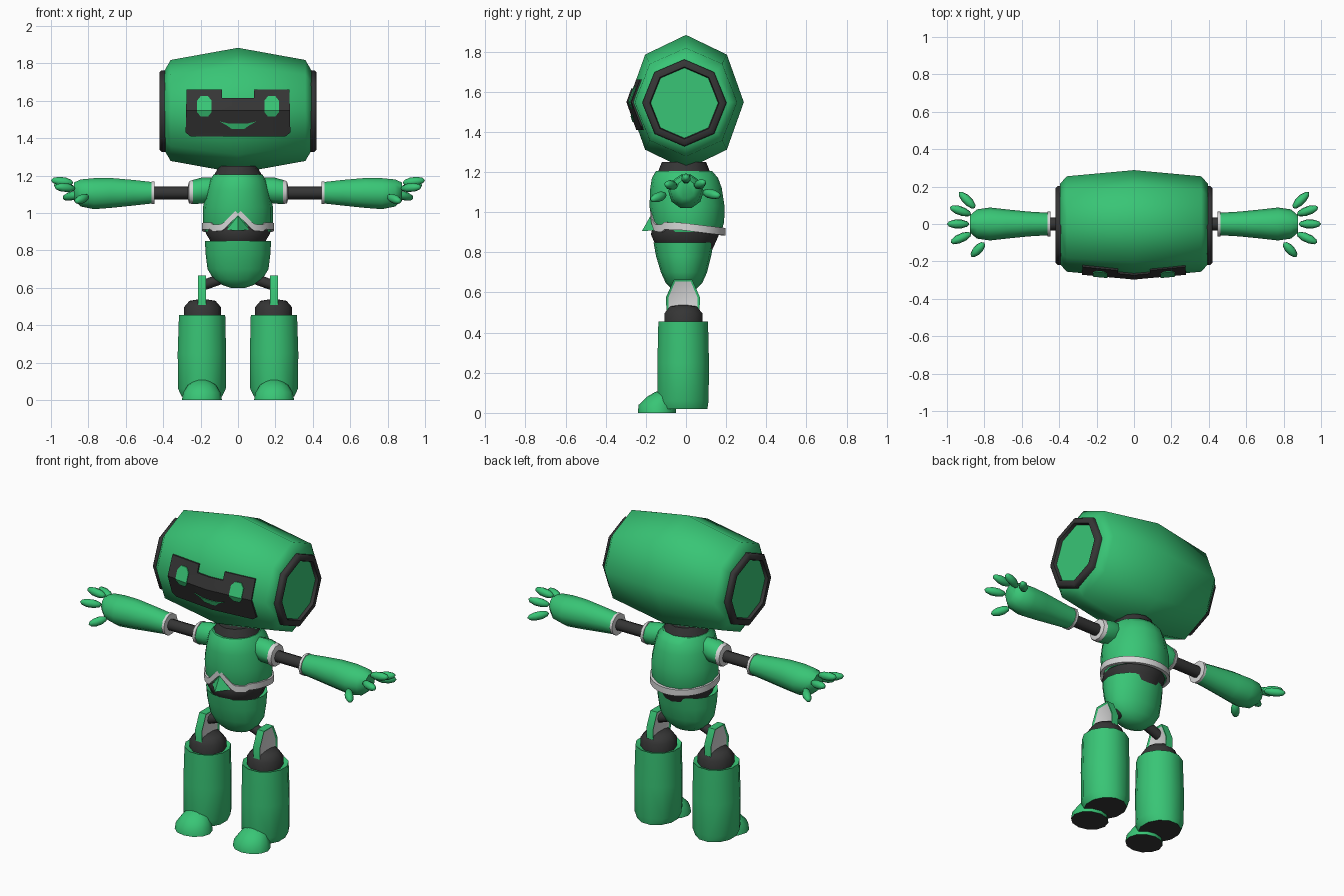
import bpy, bmesh, math
from mathutils import Vector

if "Cube" in bpy.data.objects:
    bpy.data.objects.remove(bpy.data.objects["Cube"])


def material(name, rgb):
    m = bpy.data.materials.new(name)
    m.diffuse_color = (*rgb, 1)
    m.use_nodes = True
    m.node_tree.nodes["Principled BSDF"].inputs["Base Color"].default_value = m.diffuse_color
    return m


GREEN = material("green", (0.04, 0.56, 0.18))
BLACK = material("charcoal", (0.036, 0.036, 0.036))
WHITE = material("light_grey", (0.68, 0.68, 0.68))


def finish(name, bm, mats, angle=50):
    bmesh.ops.recalc_face_normals(bm, faces=bm.faces[:])
    me = bpy.data.meshes.new(name)
    bm.to_mesh(me)
    bm.free()
    for m in mats:
        me.materials.append(m)
    for p in me.polygons:
        p.use_smooth = True
    me.set_sharp_from_angle(angle=math.radians(angle))
    ob = bpy.data.objects.new(name, me)
    bpy.context.collection.objects.link(ob)
    return ob


def loft(name, rings, mats, n=12, axis="z", side=1, turn=0.0, rule=None, angle=50):
    """Rings of (position, centre u, centre v, radius u, radius v) along an axis."""
    bm = bmesh.new()
    loops = []
    for w, cu, cv, ru, rv in rings:
        loop = []
        for i in range(n):
            a = 2 * math.pi * i / n + turn
            u, v = cu + ru * math.cos(a), cv + rv * math.sin(a)
            co = (side * u, v, w) if axis == "z" else (side * w, u, v)
            loop.append(bm.verts.new(co))
        loops.append(loop)
    for a, b in zip(loops, loops[1:]):
        for i in range(n):
            bm.faces.new((a[i], a[(i + 1) % n], b[(i + 1) % n], b[i]))
    bm.faces.new(loops[0])
    bm.faces.new(loops[-1])
    bmesh.ops.recalc_face_normals(bm, faces=bm.faces[:])
    if rule:
        for f in bm.faces:
            f.material_index = rule(f)
    return finish(name, bm, mats, angle)


def rod(name, a, b, r, mat, n=8):
    a, b = Vector(a), Vector(b)
    bm = bmesh.new()
    bmesh.ops.create_cone(bm, cap_ends=True, segments=n, radius1=r, radius2=r, depth=(b - a).length)
    q = (b - a).to_track_quat("Z", "Y").to_matrix().to_4x4()
    q.translation = (a + b) / 2
    bm.transform(q)
    return finish(name, bm, [mat])


# Head: eight-sided barrel lying along x
HC, RY, RZ = 1.548, 0.288, 0.335
EY, EZ, EX = 0.255, 0.27, 0.36
loft("head", [(-0.395, 0, HC, 0.215, 0.21), (-EX, 0, HC, EY, EZ), (0, 0, HC, RY, RZ),
              (EX, 0, HC, EY, EZ), (0.395, 0, HC, 0.215, 0.21)], [GREEN], 8, "x")


# Face plates draped over the front of the head
def plate(name, pts, mat, lift, thick):
    bm = bmesh.new()
    bm.faces.new([bm.verts.new((x, 0, z)) for x, z in pts])
    for co, no in (((0, 0, 0), (1, 0, 0)), ((0, 0, HC), (0, 0, 1))):
        bmesh.ops.bisect_plane(bm, geom=bm.verts[:] + bm.edges[:] + bm.faces[:],
                               plane_co=co, plane_no=no)
    bmesh.ops.triangulate(bm, faces=bm.faces[:])
    ext = bmesh.ops.extrude_face_region(bm, geom=bm.faces[:])
    back = {v for v in ext["geom"] if isinstance(v, bmesh.types.BMVert)}
    for v in bm.verts:
        t = abs(v.co.x) / EX
        ry, rz = RY + (EY - RY) * t, RZ + (EZ - RZ) * t
        y = ry * (1 - 0.414 * abs(v.co.z - HC) / rz)
        v.co.y = -y - lift + (thick if v in back else 0)
    return finish(name, bm, [mat], 35)


half = [(0.085, 1.615), (0.085, 1.66), (0.275, 1.66), (0.28, 1.43), (0.255, 1.41)]
plate("face_screen", half + [(-x, z) for x, z in reversed(half)], BLACK, 0.009, 0.0095)
for s, label in ((-1, "right"), (1, "left")):
    plate(label + "_eye", [(s * 0.18 + 0.039 * dx, 1.57 + 0.055 * dz) for dx, dz in
          ((-1, -.55), (-.5, -1), (.5, -1), (1, -.55), (1, .55), (.5, 1), (-.5, 1), (-1, .55))],
          GREEN, 0.014, 0.006)
plate("mouth", [(-0.1, 1.49), (-0.05, 1.478), (0.05, 1.478), (0.1, 1.49), (0.06, 1.468),
                (0.035, 1.45), (-0.035, 1.45), (-0.06, 1.468)], GREEN, 0.014, 0.006)

# Neck, chest, waist and pelvis
loft("neck", [(1.17, 0, -0.01, 0.14, 0.14), (1.2, 0, -0.01, 0.13, 0.13),
              (1.25, 0, -0.01, 0.1, 0.11)], [BLACK])
CHEST = [(0.9, 0, 0.01, 0.175, 0.165), (0.95, 0, 0.01, 0.187, 0.18), (1.03, 0, 0.005, 0.187, 0.187),
         (1.12, 0, 0, 0.17, 0.178), (1.17, 0, -0.005, 0.155, 0.165), (1.205, 0, -0.01, 0.13, 0.14)]
loft("chest", CHEST, [GREEN], 16)
loft("waist", [(0.8, 0, -0.005, 0.13, 0.13), (0.855, 0, -0.005, 0.15, 0.155),
               (0.89, 0, -0.005, 0.172, 0.17), (0.925, 0, 0, 0.17, 0.165)], [BLACK], 16)
loft("pelvis", [(0.83, 0, -0.01, 0.15, 0.125), (0.85, 0, -0.012, 0.177, 0.15),
                (0.78, 0, -0.012, 0.173, 0.137), (0.7, 0, -0.01, 0.163, 0.115),
                (0.645, 0, -0.01, 0.13, 0.09), (0.615, 0, -0.01, 0.085, 0.06),
                (0.6, 0, -0.01, 0.04, 0.03)], [GREEN], 16)

# Chest stripe: band with a raised chevron at the front
bm = bmesh.new()
N = 64
rows = []
for i in range(N):
    a = 2 * math.pi * i / N
    x, y = 0.193 * math.cos(a), 0.01 + 0.187 * math.sin(a)
    peak = 0.085 * max(0, 1 - abs(x) / 0.085) if y < 0 else 0
    dip = 0.93 - 0.12 * (y + 0.02) * (1 if y > 0 else 0.3) - 0.012 * (y < -0.12)
    z = dip + peak
    rows.append([bm.verts.new((x * k, 0.01 + (y - 0.01) * k, z + h))
                 for k, h in ((0.9, -0.02), (1, -0.02), (1, 0.017), (0.9, 0.017))])
for i in range(N):
    a, b = rows[i], rows[(i + 1) % N]
    for j in range(4):
        bm.faces.new((a[j], b[j], b[(j + 1) % 4], a[(j + 1) % 4]))
finish("chest_stripe", bm, [WHITE])

# Pointed buckle below the chevron
bm = bmesh.new()
v = [bm.verts.new(p) for p in ((0, -0.175, 0.985), (-0.06, -0.155, 0.91), (0, -0.22, 0.905), (0.06, -0.155, 0.91))]
for f in ((0, 1, 2), (0, 2, 3), (0, 3, 1), (1, 3, 2)):
    bm.faces.new([v[i] for i in f])
finish("buckle", bm, [GREEN], 20)


def finger(name, tip, base, r):
    a, b = Vector(base), Vector(tip)
    bm = bmesh.new()
    bmesh.ops.create_uvsphere(bm, u_segments=7, v_segments=5, radius=1)
    bmesh.ops.scale(bm, vec=(r, r, (b - a).length / 2), verts=bm.verts[:])
    q = (b - a).to_track_quat("Z", "Y").to_matrix().to_4x4()
    q.translation = (a + b) / 2
    bm.transform(q)
    finish(name, bm, [GREEN])


FINGERS = [("thumb", (.87, -.175, 1.06), (.80, -.10, 1.09)),
           ("index_finger", (.98, -.10, 1.14), (.87, -.05, 1.13)),
           ("middle_finger", (1.0, 0, 1.175), (.88, 0, 1.16)),
           ("ring_finger", (.985, .09, 1.15), (.87, .05, 1.13)),
           ("little_finger", (.935, .17, 1.08), (.85, .085, 1.1))]

for s, label in ((-1, "right"), (1, "left")):
    # Ear: dark raised ring around a green disc
    loft(label + "_ear", [(0.385, -0.008, HC - 0.004, 0.21, 0.217), (0.41, -0.008, HC - 0.004, 0.21, 0.217),
                          (0.42, -0.008, HC - 0.004, 0.2, 0.207), (0.42, -0.008, HC - 0.004, 0.173, 0.18),
                          (0.402, -0.008, HC - 0.004, 0.168, 0.175)], [BLACK, GREEN], 8, "x", s,
         rule=lambda f: int(len(f.verts) > 4 and abs(f.calc_center_median().x) > 0.395))
    # Shoulder and its pale cuff
    loft(label + "_shoulder", [(0.13, 0, 1.13, 0.055, 0.06), (0.19, 0, 1.12, 0.068, 0.07),
                               (0.245, 0, 1.112, 0.064, 0.064)], [GREEN], 8, "x", s)
    loft(label + "_shoulder_cuff", [(0.24, 0, 1.112, 0.068, 0.068), (0.262, 0, 1.11, 0.062, 0.062),
                                    (0.266, 0, 1.11, 0.045, 0.045)], [WHITE], 10, "x", s)
    # Arm
    rod(label + "_upper_arm", (s * 0.22, 0, 1.107), (s * 0.47, 0, 1.107), 0.034, BLACK)
    loft(label + "_forearm_cuff", [(0.446, 0, 1.108, 0.045, 0.045), (0.447, 0, 1.108, 0.066, 0.064),
                                   (0.462, 0, 1.108, 0.066, 0.064)], [WHITE], 10, "x", s)
    loft(label + "_forearm", [(0.458, 0, 1.108, 0.06, 0.06), (0.56, 0, 1.108, 0.066, 0.072),
                              (0.68, 0, 1.107, 0.078, 0.084), (0.77, 0, 1.103, 0.088, 0.087),
                              (0.84, 0, 1.107, 0.078, 0.076), (0.878, 0, 1.115, 0.045, 0.05)],
         [GREEN], 10, "x", s)
    for name, tip, base in FINGERS:
        finger(label + "_" + name, (s * tip[0], *tip[1:]), (s * base[0], *base[1:]), 0.025)

    # Hip link and thigh plate with pale inset sides
    rod(label + "_hip_link", (s * 0.07, -0.01, 0.655), (s * 0.19, -0.01, 0.612), 0.028, BLACK)
    bm = bmesh.new()
    outline = ((-0.095, 0.45), (-0.1, 0.575), (-0.06, 0.665), (0.03, 0.665), (0.07, 0.575), (0.065, 0.45))
    f = bm.faces.new([bm.verts.new((s * 0.17, y, z)) for y, z in outline])
    ext = bmesh.ops.extrude_face_region(bm, geom=[f])
    bmesh.ops.translate(bm, vec=(s * 0.045, 0, 0), verts=[e for e in ext["geom"] if isinstance(e, bmesh.types.BMVert)])
    bmesh.ops.recalc_face_normals(bm, faces=bm.faces[:])
    sides = [f for f in bm.faces if abs(f.normal.x) > 0.9]
    bmesh.ops.inset_individual(bm, faces=sides, thickness=0.012, depth=-0.006)
    for f in sides:
        f.material_index = 1
    finish(label + "_thigh_plate", bm, [GREEN, WHITE])

    # Knee, lower leg and toe with dark soles
    loft(label + "_knee", [(0.43, 0.19, -0.013, 0.1, 0.1), (0.495, 0.19, -0.013, 0.1, 0.1),
                           (0.53, 0.19, -0.013, 0.07, 0.07), (0.537, 0.19, -0.013, 0.03, 0.03)],
         [BLACK], 10, side=s)
    sole = lambda f: int(f.normal.z < -0.8 and f.calc_center_median().z < 0.05)
    loft(label + "_lower_leg", [(0.445, 0.192, -0.014, 0.105, 0.108), (0.455, 0.192, -0.014, 0.128, 0.128),
                                (0.25, 0.193, -0.014, 0.134, 0.133), (0.06, 0.193, -0.014, 0.132, 0.131),
                                (0.02, 0.193, -0.014, 0.112, 0.125)],
         [GREEN, BLACK], 12, side=s, turn=math.pi / 12, rule=sole)
    loft(label + "_toe", [(0, 0.193, -0.145, 0.107, 0.095), (0.04, 0.193, -0.143, 0.1, 0.093),
                          (0.08, 0.193, -0.125, 0.075, 0.07), (0.105, 0.193, -0.11, 0.04, 0.042),
                          (0.11, 0.193, -0.105, 0.015, 0.02)], [GREEN, BLACK], 12, side=s, rule=sole)
